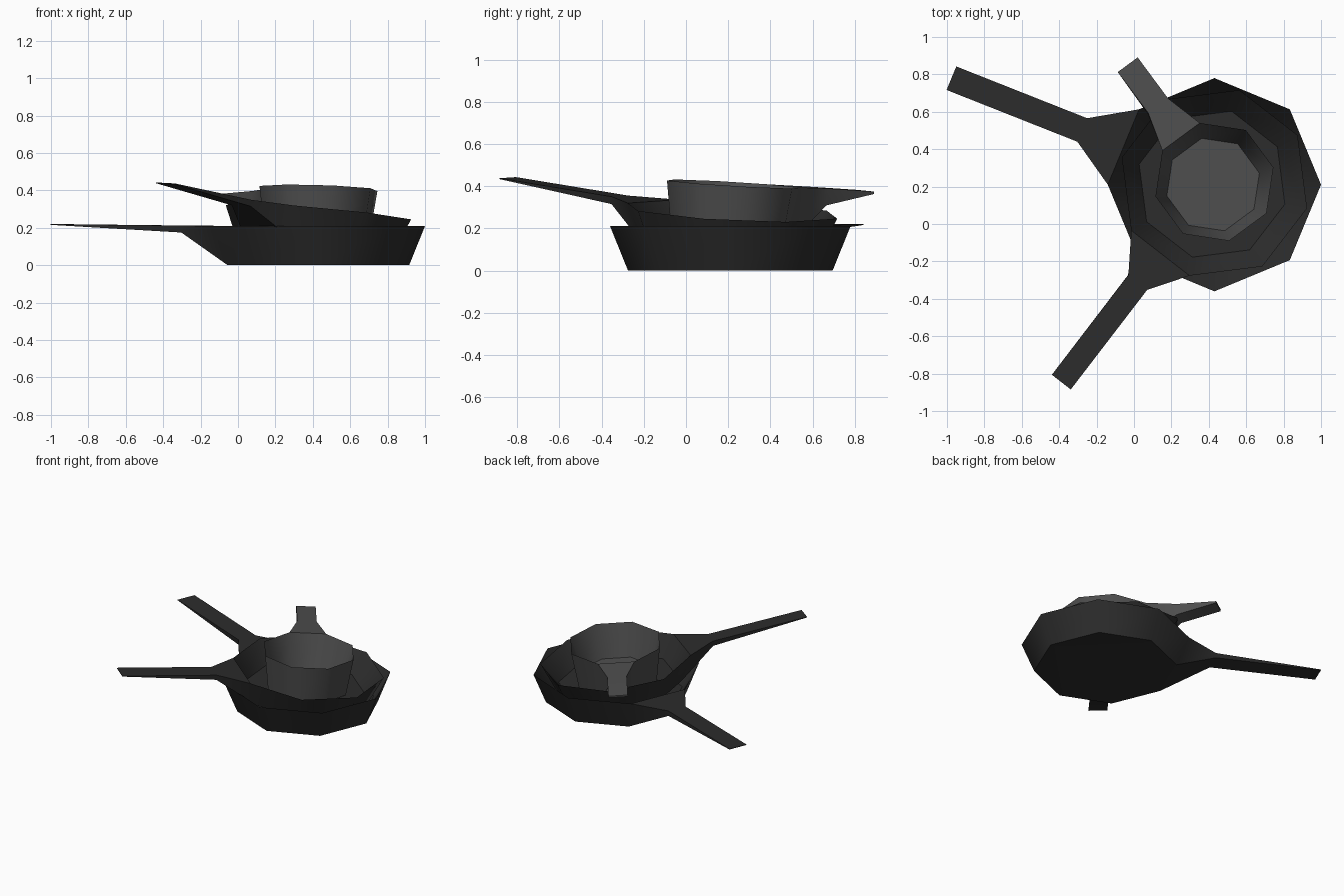
import bpy, bmesh, math
from mathutils import Matrix, Vector

if "Cube" in bpy.data.objects:
    bpy.data.objects.remove(bpy.data.objects["Cube"])


def material(name, v):
    m = bpy.data.materials.new(name)
    m.diffuse_color = (v, v, v, 1)
    m.use_nodes = True
    m.node_tree.nodes["Principled BSDF"].inputs["Base Color"].default_value = m.diffuse_color
    return m


DARK = material("dark_iron", 0.025)
GREY = material("worn_grey", 0.075)


def pan(name, mat, rim_centre, slope, angle, rim_r, base_r, floor_r, depth, floor_t,
        neck, tip, half_w, neck_t, tip_t, tip_lift, tip_side=0.0):
    """Octagonal pan; local x runs along the handle, local z = 0 is the rim plane."""
    bm = bmesh.new()

    def ring(r, z):
        return [bm.verts.new((r * math.cos(a), r * math.sin(a), z))
                for a in (math.pi / 8 + i * math.pi / 4 for i in range(8))]

    rim = ring(rim_r, 0)
    base = ring(base_r, -depth)
    floor = ring(floor_r, -depth + floor_t)
    # outer wall (left open behind the handle), inner wall, base and floor
    for i in range(8):
        j = (i + 1) % 8
        if i != 7:
            bm.faces.new((base[i], base[j], rim[j], rim[i]))
        bm.faces.new((rim[i], rim[j], floor[j], floor[i]))
    bm.faces.new(base[::-1])
    bm.faces.new(floor)

    # handle: wall panel drawn out to a neck, then to a thin tip
    def section(x, top, thick, side=0.0):
        lo, hi = side - half_w, side + half_w
        return [bm.verts.new(p) for p in ((x, lo, top), (x, hi, top),
                                          (x, hi, top - thick), (x, lo, top - thick))]

    secs = [[rim[7], rim[0], base[0], base[7]],
            section(neck, tip_lift * 0.2, neck_t),
            section(tip, tip_lift, tip_t, tip_side)]
    for a, b in zip(secs, secs[1:]):
        for i in range(4):
            j = (i + 1) % 4
            bm.faces.new((a[i], b[i], b[j], a[j]))
    bm.faces.new(secs[-1])
    bmesh.ops.recalc_face_normals(bm, faces=bm.faces)

    # smooth round the wall, sharp at rim, base and handle edges
    for f in bm.faces:
        f.smooth = True
    for e in bm.edges:
        e.smooth = e.calc_face_angle(3.0) < math.radians(50)

    # lean the pan and turn its handle
    normal = Vector((-slope[0], -slope[1], 1))
    lean = Vector((0, 0, 1)).rotation_difference(normal).to_matrix().to_4x4()
    bm.transform(Matrix.Translation(rim_centre) @ lean
                 @ Matrix.Rotation(math.radians(angle), 4, 'Z'))
    me = bpy.data.meshes.new(name)
    bm.to_mesh(me)
    bm.free()
    me.materials.append(mat)
    bpy.context.collection.objects.link(bpy.data.objects.new(name, me))


pan("large_pan", DARK, (0.43, 0.21, 0.21), (0, 0), 157.5,
    0.57, 0.485, 0.455, 0.21, 0.04, 0.765, 1.517, 0.068, 0.037, 0.004, 0.01, 0.012)
pan("medium_pan", DARK, (0.43, 0.22, 0.283), (-0.09, -0.05), 232.3,
    0.515, 0.435, 0.405, 0.185, 0.04, 0.675, 1.352, 0.064, 0.035, 0.004, 0.03)
pan("small_pan", GREY, (0.43, 0.225, 0.41), (-0.03, -0.06), 126.4,
    0.325, 0.285, 0.255, 0.27, 0.035, 0.507, 0.78, 0.066, 0.08, 0.012, -0.008)
